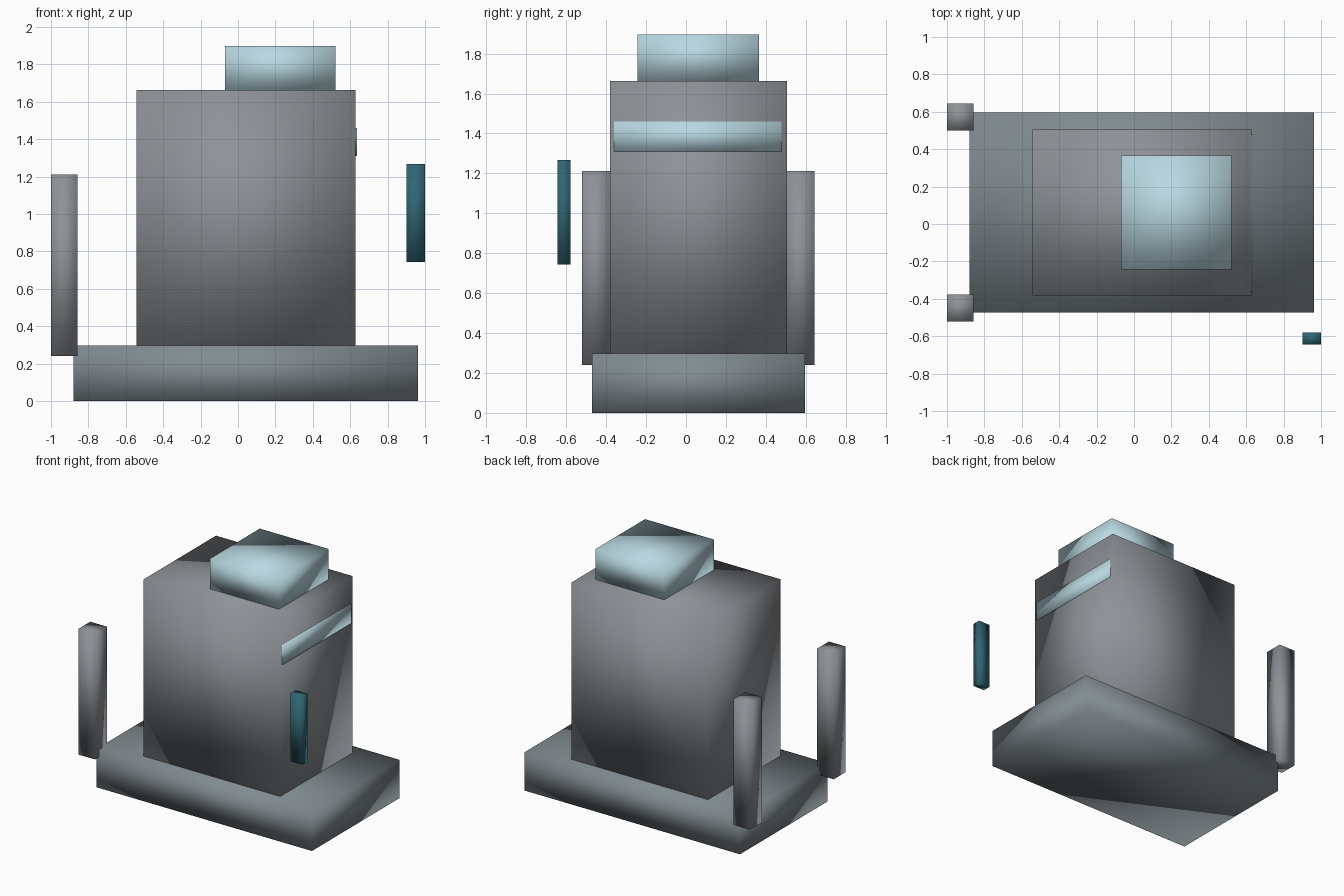
import bpy
import bmesh
from mathutils import Matrix, Vector

if "Cube" in bpy.data.objects:
    bpy.data.objects.remove(bpy.data.objects["Cube"])


def material(name, color):
    m = bpy.data.materials.new(name)
    m.diffuse_color = (*color, 1)
    m.use_nodes = True
    m.node_tree.nodes["Principled BSDF"].inputs["Base Color"].default_value = m.diffuse_color
    return m


def box(name, x, y, z, mat):
    """Smooth-shaded block from (min, max) ranges on each axis."""
    lo, hi = Vector((x[0], y[0], z[0])), Vector((x[1], y[1], z[1]))
    bm = bmesh.new()
    bmesh.ops.create_cube(bm, size=1, matrix=Matrix.LocRotScale(None, None, hi - lo))
    for f in bm.faces:
        f.smooth = True
    mesh = bpy.data.meshes.new(name)
    bm.to_mesh(mesh)
    bm.free()
    mesh.materials.append(mat)
    ob = bpy.data.objects.new(name, mesh)
    ob.location = (lo + hi) / 2
    bpy.context.collection.objects.link(ob)
    return ob


slate = material("slate", (0.22, 0.26, 0.28))
grey = material("grey", (0.27, 0.29, 0.31))
pale_blue = material("pale_blue", (0.48, 0.68, 0.75))
teal = material("teal", (0.03, 0.13, 0.17))

# Base slab and main body
box("base", (-0.88, 0.963), (-0.472, 0.597), (0, 0.297), slate)
box("body", (-0.542, 0.628), (-0.381, 0.505), (0.297, 1.663), grey)

# Upper block and the thin strip on the right side of the body
box("upper_block", (-0.07, 0.52), (-0.242, 0.366), (1.663, 1.897), pale_blue)
box("side_strip", (0.62, 0.635), (-0.36, 0.479), (1.31, 1.46), pale_blue)

# Pair of posts at the left corners
for label, y0 in (("front", -0.522), ("back", 0.5)):
    box(f"{label}_post", (-1.0, -0.857), (y0, y0 + 0.145), (0.24, 1.212), grey)

# Separate small panel off the front right corner
box("small_panel", (0.9, 1.0), (-0.645, -0.58), (0.743, 1.268), teal)
